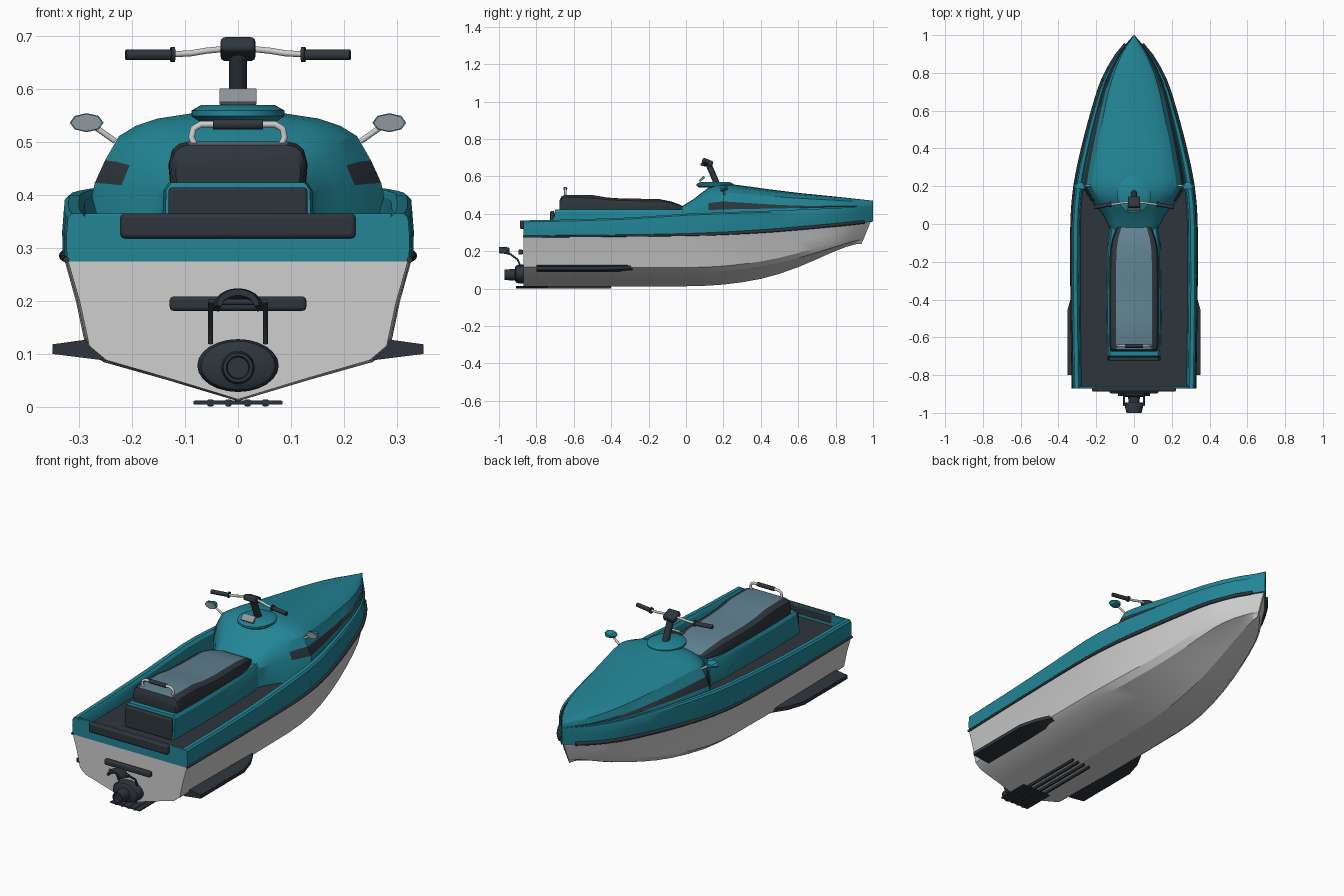
import bpy, bmesh, math
from mathutils import Vector

if "Cube" in bpy.data.objects:
    bpy.data.objects.remove(bpy.data.objects["Cube"])


def mat(name, r, g, b):
    m = bpy.data.materials.new(name)
    m.diffuse_color = (r, g, b, 1)
    m.use_nodes = True
    m.node_tree.nodes["Principled BSDF"].inputs["Base Color"].default_value = m.diffuse_color
    return m


TEAL = mat("teal", .016, .235, .305)
WHITE = mat("hull_white", .62, .62, .62)
DARK = mat("charcoal", .027, .036, .046)
SEAT = mat("seat_blue_grey", .115, .22, .28)
SILVER = mat("silver", .62, .62, .6)
GREY = mat("mirror_grey", .28, .31, .33)


def interp(table, y):
    """Smooth lookup in a list of (y, value) pairs."""
    if y <= table[0][0]:
        return table[0][1]
    for i in range(len(table) - 1):
        (a, p), (b, q) = table[i], table[i + 1]
        if y <= b:
            def slope(k):
                l, r = table[max(k - 1, 0)], table[min(k + 1, len(table) - 1)]
                return (r[1] - l[1]) / (r[0] - l[0])
            t, d = (y - a) / (b - a), b - a
            return ((2*t**3 - 3*t**2 + 1) * p + (t**3 - 2*t**2 + t) * d * slope(i)
                    + (3*t**2 - 2*t**3) * q + (t**3 - t**2) * d * slope(i + 1))
    return table[-1][1]


def finish(ob, angle=32):
    bpy.ops.object.select_all(action='DESELECT')
    ob.select_set(True)
    bpy.context.view_layer.objects.active = ob
    bpy.ops.object.shade_smooth_by_angle(angle=math.radians(angle))
    return ob


def loft(name, rings, mats, rule=None, angle=32):
    """Closed rings joined in order, capped at both ends."""
    bm = bmesh.new()
    vs = [[bm.verts.new(p) for p in r] for r in rings]
    n = len(rings[0])
    for j in range(len(vs) - 1):
        for i in range(n):
            k = (i + 1) % n
            f = bm.faces.new((vs[j][i], vs[j][k], vs[j + 1][k], vs[j + 1][i]))
            if rule and i < n - 1:
                f.material_index = rule(min(i, n - 2 - i), (rings[j][0][1] + rings[j + 1][0][1]) / 2)
    bm.faces.new(vs[0])
    bm.faces.new(vs[-1])
    bmesh.ops.recalc_face_normals(bm, faces=bm.faces)
    me = bpy.data.meshes.new(name)
    bm.to_mesh(me)
    bm.free()
    for m in mats:
        me.materials.append(m)
    ob = bpy.data.objects.new(name, me)
    bpy.context.collection.objects.link(ob)
    return finish(ob, angle)


def mirror(half):
    """Half section ending on x = 0 -> full section."""
    return half + [(-x, y, z) for x, y, z in reversed(half[:-1])]


def box(name, c, s, m, bevel=.006, rot=0):
    bpy.ops.mesh.primitive_cube_add(size=1, location=c, rotation=(rot, 0, 0))
    ob = bpy.context.object
    ob.name = name
    ob.scale = s
    bpy.ops.object.transform_apply(location=False, rotation=False, scale=True)
    ob.data.materials.append(m)
    if bevel:
        b = ob.modifiers.new("bevel", 'BEVEL')
        b.width, b.segments = bevel, 3
    return finish(ob)


def tube(name, pts, r, m, radii=None):
    cu = bpy.data.curves.new(name, 'CURVE')
    cu.dimensions, cu.bevel_depth, cu.bevel_resolution, cu.use_fill_caps = '3D', r, 3, True
    sp = cu.splines.new('POLY')
    sp.points.add(len(pts) - 1)
    for i, p in enumerate(pts):
        sp.points[i].co = (*p, 1)
        sp.points[i].radius = radii[i] if radii else 1
    cu.materials.append(m)
    ob = bpy.data.objects.new(name, cu)
    bpy.context.collection.objects.link(ob)
    bpy.ops.object.select_all(action='DESELECT')
    ob.select_set(True)
    bpy.context.view_layer.objects.active = ob
    bpy.ops.object.convert(target='MESH')
    return finish(bpy.context.object, 40)


def ellipse(cx, cz, rx, rz, y, n=24):
    return [(cx + rx * math.cos(2*math.pi*i/n), y, cz + rz * math.sin(2*math.pi*i/n)) for i in range(n)]


# Guide lines along the length
WIDTH = [(-.87, .323), (-.4, .33), (0, .329), (.2, .312), (.4, .27), (.6, .217), (.76, .165), (.88, .1), (.95, .045), (1, .003)]
SEAM = [(-.87, .275), (0, .285), (.4, .303), (.8, .337), (1, .358)]
GUN = [(-.87, .365), (-.4, .375), (0, .4), (.2, .408), (.6, .422), (1, .44)]
KEEL = [(-.87, .014), (.1, .015), (.4, .052), (.6, .115), (.8, .2), (.94, .235), (1, .24)]
CHINE = [(-.87, .1), (.1, .1), (.4, .13), (.6, .175), (.8, .235), (1, .28)]
TOP = [(-.04, .43), (.05, .485), (.12, .54), (.2, .56), (.4, .537), (.6, .512), (.8, .492), (1, .47)]
W, S, G = (lambda y: interp(WIDTH, y)), (lambda y: interp(SEAM, y)), (lambda y: interp(GUN, y))
STATIONS = [-.87, -.6, -.3, 0, .1, .2, .3, .4, .5, .6, .68, .76, .82, .88, .92, .96, 1]

# Hull, with a raked stem
rings = []
for y in STATIONS:
    w, k, c, s = W(y), interp(KEEL, y), interp(CHINE, y), S(y)
    yr = lambda z: y - max(0, y - .8) / .2 * (.012 + .05 * (s - z) / .12)
    pts = [(w - .002, s), (w * .925, (s + c) / 2 + .01), (w * .87, c + .015), (w * .77, c - .012),
           (w * .4, k + (c - k) * .46), (0, k)]
    rings.append(mirror([(max(x, 0), yr(z), z) for x, z in pts]))
loft("hull", rings, [WHITE], angle=24)

# Deck tub: outer band, gunwale rim, inner wall and dark floor
rings = []
for y in STATIONS:
    w, s, g = W(y), S(y), G(y)
    fl = max(.31, s + .005)
    pts = [(w, s), (w * 1.005, (s + g) / 2), (w * .995, g - .008), (w * .97, g), (w * .91, g),
           (w * .88, g - .012), (w * .86, fl), (0, fl)]
    rings.append(mirror([(x, y, z) for x, z in pts]))
loft("deck", rings, [TEAL, DARK], lambda i, y: 1 if i == 6 else 0)
box("transom_wall", (0, -.864, .325), (.58, .012, .08), TEAL, .003)
box("stern_pad", (0, -.872, .342), (.444, .03, .047), DARK, .008)

# Rub rail around the seam
for s in (-1, 1):
    ys = [-.872 + i * .0608 for i in range(31)]
    tube("rub_rail", [(s * (W(y) + .001), y, S(y) + .003) for y in ys], .007, DARK,
         [.85 + .55 * max(0, min(1, (y + .2) / .6)) for y in ys])

# Front hood with the dark side stripe
BASE = [(-.04, .12), (.05, .165), (.12, .225), (.2, .276)]
rings = []
for y in [-.04, 0, .04, .08, .12, .16, .2, .25, .3, .4, .5, .6, .7, .8, .88, .94, 1]:
    b = interp(BASE, y) if y < .2 else W(y) * .885
    g, t = G(y), interp(TOP, y)
    st = .1 + .28 * (1 - max(0, y - .2) / .8)
    prof = [(.98, .1), (.91, st), (.815, .68), (.7, .81), (.55, .9), (.3, .97), (0, 1)]
    pts = [(b, .305 if y < .2 else g - .01)] + [(b * x, g + f * (t - g)) for x, f in prof]
    rings.append(mirror([(x, y, z) for x, z in pts]))
loft("hood", rings, [TEAL, DARK], lambda i, y: 1 if i == 1 and y > .13 else 0, 24)

# Dash pad
loft("dash_pad", [[(x, .155 + (v - .555) * 1.12, z) for x, _, v in ellipse(0, .555, q, q, 0, 28)]
                  for q, z in ((.075, .54), (.088, .55), (.088, .56), (.07, .57))], [TEAL])

# Seat pedestal and seat
loft("seat_pedestal", [mirror([(w, y, .305), (w * .97, y + d, .41), (w * .9, y + d, .424), (0, y + d, .424)])
                       for w, y, d in ((.14, -.72, .02), (.145, -.5, 0), (.14, -.1, 0), (.12, .04, 0))], [TEAL])
box("pedestal_back", (0, -.715, .362), (.262, .022, .105), DARK, .006)
rings = []
for y, w, t in ((-.675, .118, .475), (-.665, .126, .495), (-.64, .13, .501), (-.5, .131, .5), (-.42, .131, .487),
                (-.33, .131, .481), (-.15, .128, .48), (-.08, .115, .466), (-.04, .1, .452), (-.01, .088, .438)):
    h = t - .42
    rings.append(mirror([(w * .98, y, .42), (w, y, .42 + .5 * h), (w * .95, y, .42 + .82 * h),
                         (w * .86, y, t - .05 * h), (w * .73, y, t), (0, y, t)]))
loft("seat", rings, [DARK, SEAT], lambda i, y: 1 if i == 4 and y > -.655 else 0)

# Rear grab handle
half = [(.078, -.645, .485), (.088, -.645, .51), (.084, -.645, .526), (.07, -.645, .534), (0, -.645, .534)]
tube("grab_handle", mirror(half), .0065, SILVER)
tube("grab_handle_grip", [(-.047, -.645, .534), (.047, -.645, .534)], .0105, DARK)

# Steering column, display and handlebar
tube("steering_column", [(0, .165, .56), (0, .118, .672)], .017, DARK)
box("steering_head", (0, .115, .676), (.066, .06, .03), DARK, .009, -.4)
box("display", (0, .085, .586), (.07, .012, .035), GREY, .002, -.8)
for s in (-1, 1):
    tube("handlebar", [(s * x, y, z) for x, y, z in
                       ((.02, .115, .677), (.06, .112, .673), (.09, .107, .668), (.13, .102, .666))], .006, SILVER)
    tube("grip", [(s * .122, .104, .665), (s * .212, .088, .665)], .0105, DARK)
    tube("grip_collar", [(s * .12, .104, .666), (s * .127, .103, .666)], .015, DARK)

    # Mirrors
    tube("mirror_stem", [(s * .232, .205, .502), (s * .272, .2, .53)], .0055, SILVER)
    loft("mirror_shell", [ellipse(s * .286, .537, rx, rz, y, 8)
                          for rx, rz, y in ((.032, .018, .188), (.032, .018, .2), (.014, .008, .222))], [TEAL])
    loft("mirror_glass", [ellipse(s * .286, .537, .03, .0165, y, 8) for y in (.184, .189)], [GREY])

    # Side sponsons
    loft("sponson", [[(s * x, y, z) for x, z in ((.255, .088), (.255 + d, .1 + e), (.255 + d, .118 + e), (.265, .13))]
                     for y, d, e in ((-.8, .096, 0), (-.45, .096, 0), (-.36, .07, .002), (-.285, .03, .006))], [DARK])

    # Bucket arms
    tube("bucket_arm", [(s * .052, -.885, .12), (s * .052, -.9, .155), (s * .052, -.96, .2)], .005, DARK)

# Boarding step bar and reverse bucket
box("step_bar", (0, -.884, .195), (.258, .025, .027), DARK, .007)
tube("bucket_pivot", [(-.055, -.955, .198), (.055, -.955, .198)], .006, DARK)
arc = [math.radians(180 * i / 12) for i in range(13)]
loft("reverse_bucket", [[(q * .047 * math.cos(a), y, .186 + q * .036 * math.sin(a) + dz) for a in arc]
                        + [(q * .036 * math.cos(a), y, .184 + q * .024 * math.sin(a) + dz) for a in reversed(arc)]
                        for q, y, dz in ((.85, -1, .006), (1, -.97, .002), (1, -.945, -.004))], [DARK])

# Jet pump housing and nozzle
loft("pump_housing", [ellipse(0, .078, rx, rz, y) for rx, rz, y in
                      ((.05, .035, -.915), (.07, .046, -.908), (.077, .05, -.895), (.077, .05, -.86))], [DARK])
loft("jet_nozzle", [ellipse(0, .074, r, r, y) for r, y in
                    ((.02, -.955), (.022, -.97), (.028, -.97), (.032, -.9))], [DARK])

# Ride plate with intake slats
box("ride_plate", (0, -.825, .008), (.168, .17, .007), DARK, .002)
for x in (-.052, -.018, .018, .052):
    box("intake_slat", (x, -.655, .0075), (.011, .51, .013), DARK, .002)
